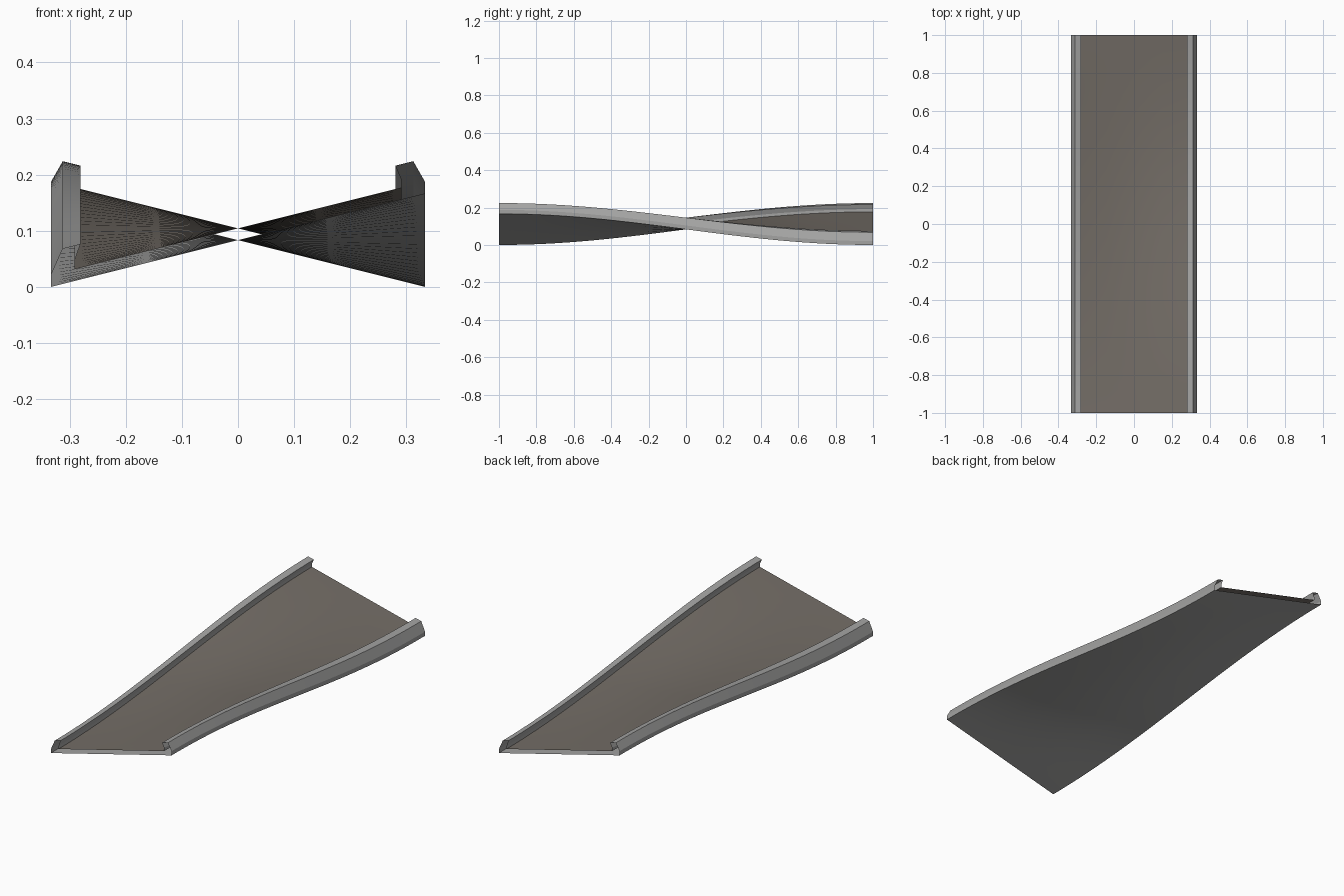
import bpy
import math

if "Cube" in bpy.data.objects:
    bpy.data.objects.remove(bpy.data.objects["Cube"])

U = 1 / 48       # profile unit
BASE = 4 * U     # height of the underside on the centre line
STEPS = 32       # sections along the length
BANK = 0.25      # side slope at both ends


def material(name, rgb):
    m = bpy.data.materials.new(name)
    m.diffuse_color = (*rgb, 1)
    m.use_nodes = True
    m.node_tree.nodes["Principled BSDF"].inputs["Base Color"].default_value = m.diffuse_color
    return m


def sweep(name, profile, mat):
    """Run an open-ended profile along y, banking from one side to the other."""
    n = len(profile)
    verts, faces = [], []
    for i in range(STEPS + 1):
        y = -1 + 2 * i / STEPS
        slope = -BANK * math.sin(math.pi * y / 2)
        verts += [(x * U, y, BASE + z * U + slope * x * U) for x, z in profile]
    for i in range(STEPS):
        for j in range(n - 1):
            a = i * n + j
            faces.append((a, a + n, a + n + 1, a + 1))
    mesh = bpy.data.meshes.new(name)
    mesh.from_pydata(verts, [], faces)
    mesh.materials.append(mat)
    obj = bpy.data.objects.new(name, mesh)
    bpy.context.collection.objects.link(obj)
    bpy.ops.object.select_all(action='DESELECT')
    obj.select_set(True)
    bpy.context.view_layer.objects.active = obj
    bpy.ops.object.shade_smooth_by_angle(angle=math.radians(15))
    return obj


grey = material("rail grey", (0.37, 0.37, 0.365))
brown = material("deck brown grey", (0.175, 0.155, 0.135))

# Right rail from the deck edge over the lip and down to the underside
rail = [(14, 1), (14, 1.7), (13.5, 3), (15, 3), (16, 1), (16, 0)]
left_rail = [(-x, z) for x, z in reversed(rail)]

# Hollow body: right rail, flat underside, left rail (ends left open)
body = rail + [(8, 0), (0, 0), (-8, 0)] + left_rail
sweep("rails_and_underside", body, grey)

# Running deck between the rails
sweep("deck", [(x, 1) for x in (-14, -7, 0, 7, 14)], brown)

# Make the face directions point outwards
for obj in bpy.context.collection.objects:
    deck = obj.name == "deck"
    mid = [p for p in obj.data.polygons
           if abs(p.center.x) < 0.25 and abs(p.center.y) < 0.1]
    if (mid[0].normal.z > 0) != deck:
        obj.data.flip_normals()
